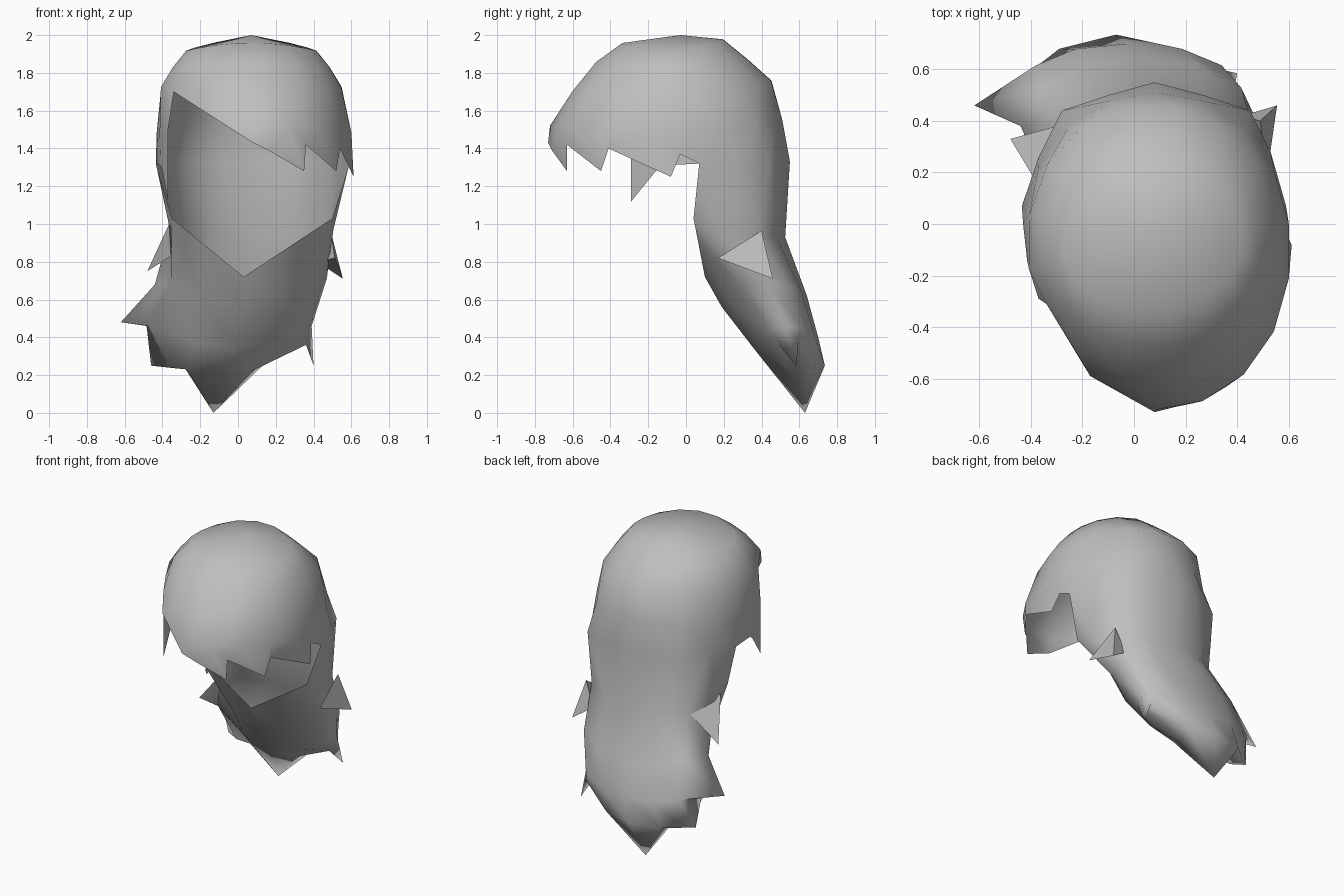
import bpy, bmesh, math
from mathutils import Vector

cube = bpy.data.objects.get("Cube")
if cube:
    bpy.data.objects.remove(cube)

mat = bpy.data.materials.new("hair_grey")
mat.use_nodes = True
COLOUR = (0.52, 0.52, 0.52, 1)
mat.diffuse_color = COLOUR
bsdf = mat.node_tree.nodes["Principled BSDF"]
bsdf.inputs["Base Color"].default_value = COLOUR
bsdf.inputs["Roughness"].default_value = 0.8


def ring(angles, cx, hx, yf, yb, zs, zf, zb):
    """Rounded outline with separate side, front and back heights."""
    pts = []
    e = 2.1
    for a in angles:
        c, s = math.cos(math.radians(a)), math.sin(math.radians(a))
        k = (abs(c) ** e + abs(s) ** e) ** (-1 / e)
        y = (yf + yb) / 2 + s * k * (yb - yf) / 2
        pts.append(Vector((cx + c * k * hx, y, zs + ((zb if s > 0 else zf) - zs) * s * s)))
    return pts


def points(*coords):
    return [Vector(p) for p in coords]


def turns(pts):
    """Angle of each point around the head, unwrapped along the chain."""
    out = []
    for p in pts:
        a = math.atan2(p[1], p[0] - 0.08)
        if out:
            a = out[-1] + (a - out[-1] + math.pi) % (2 * math.pi) - math.pi
        out.append(a)
    return out


def face(bm, *pts):
    bm.faces.new([bm.verts.new(p) for p in pts])


def stitch(bm, a, b):
    """Join two open chains of different length with triangles."""
    ta, tb = turns(a), turns(b)
    i = j = 0
    while i < len(a) - 1 or j < len(b) - 1:
        if j == len(b) - 1 or (i < len(a) - 1 and ta[i + 1] <= tb[j + 1]):
            face(bm, a[i], b[j], a[i + 1])
            i += 1
        else:
            face(bm, a[i], b[j], b[j + 1])
            j += 1


def loft(bm, a, b):
    for i in range(len(a)):
        n = (i + 1) % len(a)
        face(bm, a[i], b[i], b[n], a[n])


def finish(bm, name, smooth):
    bmesh.ops.remove_doubles(bm, verts=bm.verts, dist=0.001)
    bmesh.ops.dissolve_degenerate(bm, edges=bm.edges, dist=0.0005)
    bmesh.ops.recalc_face_normals(bm, faces=bm.faces)
    for f in bm.faces:
        f.smooth = smooth
    me = bpy.data.meshes.new(name)
    bm.to_mesh(me)
    bm.free()
    me.materials.append(mat)
    bpy.context.collection.objects.link(bpy.data.objects.new(name, me))


bm = bmesh.new()

# Crown: closed rows below the apex, the last one starting at the parting
cols = [-147 + 22.5 * i for i in range(16)]
parting = points((-0.34, -0.31, 1.70), (-0.17, -0.59, 1.59), (0.08, -0.73, 1.43))
row1 = ring(cols, 0.07, 0.35, -0.34, 0.20, 1.915, 1.96, 1.98)
row2 = ring(cols, 0.07, 0.42, -0.48, 0.33, 1.83, 1.86, 1.875)
row3 = ring(cols, 0.07, 0.485, -0.61, 0.46, 1.725, 1.70, 1.76)
row3[0] = parting[0]
for i in range(16):
    face(bm, (0.07, -0.03, 2.0), row1[i], row1[(i + 1) % 16])
loft(bm, row1, row2)
loft(bm, row2, row3)

# Brow row: runs from the front round the head to the right temple
brow = ring([-90 + 20 * i for i in range(14)], 0.085, 0.522, -0.72, 0.51, 1.48, 1.52, 1.55)
brow += points((-0.415, -0.14, 1.48), (-0.37, -0.29, 1.5))
stitch(bm, row3 + row3[:1], parting[:2] + brow)
face(bm, parting[1], parting[2], brow[0])

# Jagged fringe, then the nape, then the right temple lock
fringe = points((0.08, -0.73, 1.43), (0.16, -0.71, 1.39), (0.35, -0.63, 1.28), (0.36, -0.63, 1.42),
                (0.52, -0.45, 1.28), (0.54, -0.41, 1.40), (0.612, -0.08, 1.25), (0.585, -0.03, 1.37))
nape = points((0.59, 0.07, 1.32), (0.53, 0.28, 1.33), (0.45, 0.44, 1.33), (0.27, 0.50, 1.33),
              (0.08, 0.55, 1.33), (-0.10, 0.50, 1.33), (-0.28, 0.44, 1.33), (-0.37, 0.26, 1.33),
              (-0.435, 0.07, 1.32))
lock = points((-0.41, -0.12, 1.31), (-0.40, -0.16, 1.28), (-0.37, -0.29, 1.12))
stitch(bm, brow, fringe + nape + lock)

# Neck edge: a V at the front, a level line behind
neck = points((-0.36, 0.20, 0.97), (-0.35, 0.04, 1.03), (-0.16, 0.07, 0.875), (0.03, 0.10, 0.72),
              (0.265, 0.07, 0.875), (0.50, 0.04, 1.03), (0.505, 0.18, 0.97), (0.46, 0.38, 0.95),
              (0.28, 0.48, 0.93), (0.08, 0.525, 0.93), (-0.12, 0.49, 0.93), (-0.28, 0.40, 0.95))
stitch(bm, nape, neck[5:] + neck[:2])

# Tail: closed rows sweeping back and down; the right side flares into a point
cols = [-180 + 30 * i for i in range(12)]
tail1 = ring(cols, 0.03, 0.44, 0.19, 0.64, 0.71, 0.56, 0.62)
tail1[0] = Vector((-0.44, 0.38, 0.68))
tail2 = ring(cols, -0.02, 0.41, 0.36, 0.70, 0.46, 0.34, 0.40)
tail2[1] = Vector((-0.475, 0.46, 0.46))
tail3 = list(tail2)
tail2[0] = Vector((-0.62, 0.46, 0.48))
tail3[0] = Vector((-0.485, 0.52, 0.47))
ends = points((-0.46, 0.55, 0.25), (-0.37, 0.51, 0.24), (-0.27, 0.52, 0.23), (-0.13, 0.63, 0.0),
              (0.07, 0.55, 0.22), (0.36, 0.49, 0.36), (0.40, 0.585, 0.25), (0.355, 0.595, 0.38),
              (0.14, 0.685, 0.26), (-0.07, 0.735, 0.25), (-0.29, 0.68, 0.25), (-0.38, 0.61, 0.25))
for a, b in ((neck, tail1), (tail1, tail2), (tail2, tail3), (tail3, ends)):
    loft(bm, a, b)

# Underside of the ragged tail end, joining front and back edges
for ids in ((0, 1, 11), (1, 2, 10, 11), (2, 3, 10), (3, 9, 10), (3, 8, 9),
            (3, 4, 8), (4, 5, 8), (5, 7, 8), (5, 6, 7)):
    face(bm, *(ends[i] for i in ids))
finish(bm, "hair_shell", True)

# Loose pointed strands on the neck: tip followed by three root points
strands = {
    "left_strand": [(0.555, 0.46, 0.71), (0.49, 0.40, 0.965), (0.513, 0.17, 0.82), (0.42, 0.42, 0.80)],
    "right_strand": [(-0.48, 0.33, 0.75), (-0.365, 0.14, 1.0), (-0.355, 0.16, 0.83), (-0.30, 0.38, 0.93)],
}
for name, (tip, a, b, c) in strands.items():
    bm = bmesh.new()
    for tri in ((tip, a, b), (tip, b, c), (tip, c, a), (a, c, b)):
        face(bm, *tri)
    finish(bm, name, False)
